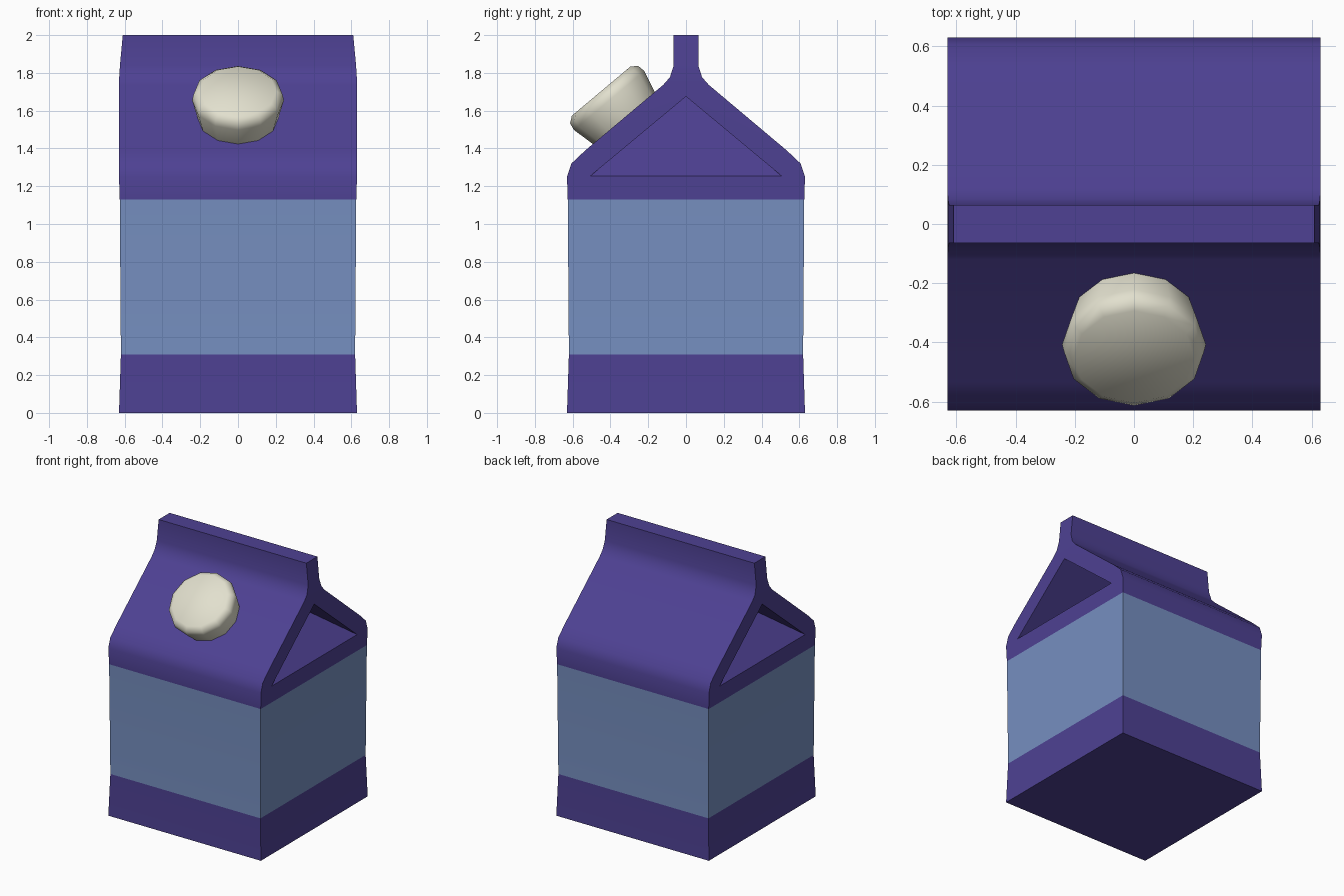
import bpy, bmesh, math
from mathutils import Vector, Matrix

if "Cube" in bpy.data.objects:
    bpy.data.objects.remove(bpy.data.objects["Cube"])


def material(name, r, g, b):
    lin = [((c / 255 + 0.055) / 1.055) ** 2.4 for c in (r, g, b)]
    m = bpy.data.materials.new(name)
    m.diffuse_color = (*lin, 1)
    m.use_nodes = True
    m.node_tree.nodes["Principled BSDF"].inputs["Base Color"].default_value = m.diffuse_color
    return m


def finish(bm, name, mats, angle):
    bmesh.ops.recalc_face_normals(bm, faces=bm.faces)
    me = bpy.data.meshes.new(name)
    bm.to_mesh(me)
    bm.free()
    for m in mats:
        me.materials.append(m)
    ob = bpy.data.objects.new(name, me)
    bpy.context.collection.objects.link(ob)
    bpy.ops.object.select_all(action='DESELECT')
    ob.select_set(True)
    bpy.context.view_layer.objects.active = ob
    bpy.ops.object.shade_smooth_by_angle(angle=math.radians(angle))
    return ob


purple = material("purple card", 78, 65, 147)
blue = material("pale blue band", 118, 143, 192)
cream = material("cream cap", 226, 224, 206)

# Carton half profile, bottom to top: half width x, half depth y, height z
BAND_LOW, BAND_HIGH = 0.31, 1.13
profile = [(.63, .63, 0), (.62, .62, BAND_LOW), (.626, .626, BAND_HIGH),
           (.63, .63, 1.25), (.63, .607, 1.32), (.63, .535, 1.388),
           (.63, .12, 1.737), (.629, .085, 1.777), (.625, .065, 1.84),
           (.61, .065, 2.0)]
RIM, NECK = 2, 6      # profile rows where the gable surround starts and ends

bm = bmesh.new()
ring = {(sx, sy): [bm.verts.new((sx * x, sy * y, z)) for x, y, z in profile]
        for sx in (-1, 1) for sy in (-1, 1)}
n = len(profile)

# Front, back, base and top of the fin
for sy in (-1, 1):
    a, b = ring[-1, sy], ring[1, sy]
    for i in range(n - 1):
        bm.faces.new((a[i], b[i], b[i + 1], a[i + 1]))
for i in (0, n - 1):
    bm.faces.new([ring[k][i] for k in ((-1, -1), (1, -1), (1, 1), (-1, 1))])

# Side walls with folded-in gable triangles
for sx in (-1, 1):
    f, b = ring[sx, -1], ring[sx, 1]
    for i in list(range(RIM)) + list(range(NECK, n - 1)):
        bm.faces.new((f[i], b[i], b[i + 1], f[i + 1]))
    low = {sy: bm.verts.new((sx * .63, sy * .505, 1.255)) for sy in (-1, 1)}
    apex = bm.verts.new((sx * .63, 0, 1.675))
    inner = bm.verts.new((sx * .16, 0, 1.675))
    bm.faces.new((f[RIM], b[RIM], low[1], low[-1]))
    bm.faces.new((f[NECK], b[NECK], apex))
    bm.faces.new((low[-1], low[1], inner))
    for sy in (-1, 1):
        bm.faces.new(ring[sx, sy][RIM:NECK + 1] + [apex, low[sy]])
        bm.faces.new((low[sy], apex, inner))

# Band colour by height
for face in bm.faces:
    zs = [v.co.z for v in face.verts]
    if min(zs) > BAND_LOW - .01 and max(zs) < BAND_HIGH + .01:
        face.material_index = 1
finish(bm, "carton", [purple, blue], 35)

# Screw cap: flared twelve-sided lathe standing square to the roof
SIDES = 12
bm = bmesh.new()
rings = []
for r, h in [(.208, -.03), (.214, 0), (.243, .12), (.236, .16), (.203, .185)]:
    rings.append([bm.verts.new((r * math.cos(2 * math.pi * k / SIDES),
                                r * math.sin(2 * math.pi * k / SIDES), h))
                  for k in range(SIDES)])
for a, b in zip(rings, rings[1:]):
    for k in range(SIDES):
        j = (k + 1) % SIDES
        bm.faces.new((a[k], a[j], b[j], b[k]))
bm.faces.new(rings[0])
bm.faces.new(rings[-1])
tilt = Matrix.Translation((0, -.33, 1.562)) @ Matrix.Rotation(math.radians(40), 4, 'X')
bmesh.ops.transform(bm, matrix=tilt, verts=bm.verts)
finish(bm, "screw_cap", [cream], 60)
